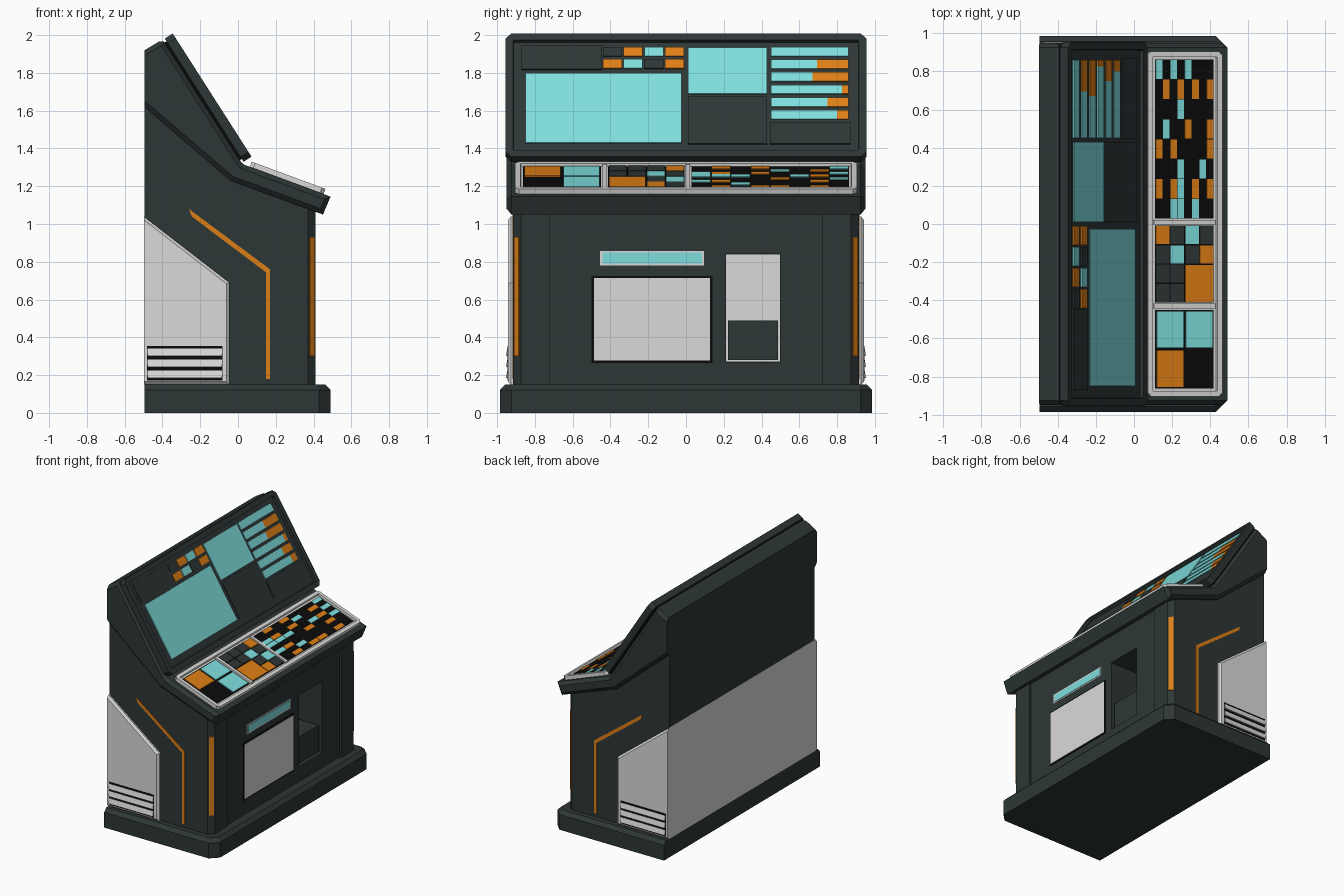
import bpy, bmesh
from math import radians, sin, cos
from mathutils import Matrix, Vector

if "Cube" in bpy.data.objects:
    bpy.data.objects.remove(bpy.data.objects["Cube"])


def material(name, r, g, b):
    m = bpy.data.materials.new(name)
    m.use_nodes = True
    m.diffuse_color = (r, g, b, 1)
    m.node_tree.nodes["Principled BSDF"].inputs["Base Color"].default_value = (r, g, b, 1)
    return m


MATS = {
    "dark": material("dark slate", 0.027, 0.037, 0.037),
    "light": material("light grey", 0.70, 0.70, 0.69),
    "teal": material("screen teal", 0.21, 0.73, 0.73),
    "orange": material("signal orange", 0.73, 0.21, 0.008),
    "black": material("black", 0.003, 0.003, 0.003),
}
KEYS = list(MATS)
CODE = {"t": "teal", "o": "orange", "d": "dark"}


def finish(name, bm, mats, matrix=None):
    bmesh.ops.recalc_face_normals(bm, faces=bm.faces)
    if matrix:
        bm.transform(matrix)
    mesh = bpy.data.meshes.new(name)
    bm.to_mesh(mesh)
    bm.free()
    for m in mats:
        mesh.materials.append(MATS[m])
    ob = bpy.data.objects.new(name, mesh)
    bpy.context.collection.objects.link(ob)
    return ob


def prism(name, pts, axis, lo, hi, mat, bevel=0, rule=None):
    """Extrude a 2D outline along an axis and chamfer the edges the rule picks."""
    place = {"x": lambda a, b, t: (t, a, b), "y": lambda a, b, t: (a, t, b),
             "z": lambda a, b, t: (a, b, t)}[axis]
    bm = bmesh.new()
    rings = [[bm.verts.new(place(a, b, t)) for a, b in pts] for t in (lo, hi)]
    for r in rings:
        bm.faces.new(r)
    n = len(pts)
    for i in range(n):
        j = (i + 1) % n
        bm.faces.new((rings[0][i], rings[0][j], rings[1][j], rings[1][i]))
    bmesh.ops.recalc_face_normals(bm, faces=bm.faces)
    if bevel:
        edges = [e for e in bm.edges if rule(e.verts[0].co, e.verts[1].co)]
        bmesh.ops.bevel(bm, geom=edges, offset=bevel, segments=1, profile=0.5, affect='EDGES')
    return finish(name, bm, [mat])


def frame(x, z, angle):
    """Local X runs along +y, local Y up the slope, local Z out of the face."""
    c, s = cos(radians(angle)), sin(radians(angle))
    return Matrix(((0, -s, c, x), (1, 0, 0, 0), (0, c, s, z), (0, 0, 0, 1)))


def boxes(name, fr, rects, h0, h1):
    """Flat boxes (u0, v0, u1, v1, colour) on a face, joined in one object."""
    bm = bmesh.new()
    used = [k for k in KEYS if any(r[4] == k for r in rects)]
    for u0, v0, u1, v1, col in rects:
        m = Matrix.Translation(((u0 + u1) / 2, (v0 + v1) / 2, (h0 + h1) / 2)) @ \
            Matrix.Diagonal((abs(u1 - u0), abs(v1 - v0), h1 - h0, 1))
        verts = bmesh.ops.create_cube(bm, size=1, matrix=m)["verts"]
        for f in {f for v in verts for f in v.link_faces}:
            f.material_index = used.index(col)
    return finish(name, bm, used, fr)


def tray(name, fr, hw, hh, cut, thick, bevel, rim, recess, mat):
    """Slab with cut corners, chamfered top edge and sunken middle."""
    bm = bmesh.new()
    corner = [(hw, hh - cut), (hw - cut, hh)]
    pts = corner + [(-x, y) for x, y in corner[::-1]]
    pts += [(-x, -y) for x, y in pts]
    top = bm.faces.new([bm.verts.new((x, y, -bevel)) for x, y in pts])
    low = bm.faces.new([bm.verts.new((x, y, -thick)) for x, y in pts[::-1]])
    a, b = list(top.verts), list(low.verts)[::-1]
    for i in range(len(a)):
        j = (i + 1) % len(a)
        bm.faces.new((b[i], b[j], a[j], a[i]))
    for inset, dz in ((bevel, bevel), (rim, 0), (0.002, -recess)):
        bmesh.ops.inset_region(bm, faces=[top], thickness=inset, use_even_offset=True)
        for v in top.verts:
            v.co.z += dz
    return finish(name, bm, [mat], fr)


def grid(rows, u0, u1, v0, v1, gap):
    """Coloured tiles from letter rows; rows run along -u, columns along -v."""
    out, du, dv = [], (u1 - u0) / len(rows), (v1 - v0) / len(rows[0])
    for i, row in enumerate(rows):
        for j, ch in enumerate(row):
            if ch in CODE:
                u, v = u1 - i * du, v1 - j * dv
                out.append((u - du + gap, v - dv + gap, u - gap, v - gap, CODE[ch]))
    return out


def side_loop(a, b):
    return abs(a.y - b.y) < 1e-4 and not (a.x < -0.49 and b.x < -0.49)


BACK = -0.495

# Plinth with chamfered front corners and top edge
plan = [(BACK, -0.985), (0.43, -0.985), (0.49, -0.925), (0.49, 0.925), (0.43, 0.985), (BACK, 0.985)]
prism("plinth", plan, "z", 0, 0.15, "dark", 0.028,
      lambda a, b: min(a.z, b.z) > 0.14 and max(a.x, b.x) > -0.49)

# Cabinet with corner chamfers and a recessed front panel
half = [(BACK, -0.915), (0.37, -0.915), (0.41, -0.875), (0.41, -0.72), (0.395, -0.72)]
cabinet = prism("cabinet", half + [(x, -y) for x, y in half[::-1]], "z", 0.14, 1.1, "dark")
prism("upper_cabinet", [(BACK, 1.1), (0.36, 1.1), (-0.04, 1.26), (BACK, 1.65)], "y", -0.915, 0.915, "dark")

# Dispenser cavity cut into the front
front = frame(0.395, 0, 0)
cutter = boxes("cavity_cutter", front, [(0.21, 0.27, 0.5, 0.84, "dark")], -0.25, 0.1)
cutter.hide_render = True
mod = cabinet.modifiers.new("cavity", 'BOOLEAN')
mod.operation, mod.solver, mod.object = 'DIFFERENCE', 'EXACT', cutter
bpy.context.view_layer.objects.active = cabinet
bpy.ops.object.modifier_apply(modifier=mod.name)
bpy.data.objects.remove(cutter)
boxes("cavity_back", front, [(0.211, 0.271, 0.499, 0.839, "light")], -0.25, -0.243)
boxes("cavity_bin", front, [(0.222, 0.28, 0.486, 0.49, "dark")], -0.243, -0.02)

# Front panel fittings
boxes("front_screen_border", front, [(-0.5, 0.265, 0.14, 0.725, "black")], -0.002, 0.003)
boxes("front_screen", front, [(-0.488, 0.277, 0.128, 0.713, "light")], 0, 0.006)
boxes("label_border", front, [(-0.455, 0.78, 0.095, 0.858, "light")], -0.002, 0.003)
boxes("label_strip", front, [(-0.443, 0.79, 0.085, 0.848, "teal")], 0, 0.006)

# Upper shell that carries the screen and the desk
shell = [(BACK, 1.62), (-0.04, 1.23), (0.45, 1.05), (0.49, 1.145), (0.03, 1.315),
         (0.014, 1.332), (-0.392, 1.967), (-0.42, 1.965), (BACK, 1.92)]
prism("upper_shell", shell, "y", -0.95, 0.95, "dark", 0.025, side_loop)

# Light cladding wrapped round the lower back
prism("back_cladding", [(BACK - 0.003, 0.15), (-0.045, 0.15), (-0.045, 0.69), (BACK - 0.003, 1.04)],
      "y", -0.942, 0.942, "light", 0.015, side_loop)

# Side details, mirrored
stripe = [(-0.26, 1.08), (0.17, 0.76), (0.17, 0.18), (0.147, 0.18), (0.147, 0.745), (-0.245, 1.04)]
for s, side in ((1, "left"), (-1, "right")):
    def span(near, far):
        return sorted((s * near, s * far))
    prism("side_stripe_" + side, stripe, "y", *span(0.91, 0.92), "orange")
    strip = [(0.378, s * 0.908), (0.403, s * 0.883), (0.407, s * 0.887), (0.382, s * 0.912)]
    prism("corner_light_" + side, strip, "z", 0.30, 0.93, "orange")
    prism("vent_back_" + side, [(-0.482, 0.172), (-0.082, 0.172), (-0.082, 0.354), (-0.482, 0.354)],
          "y", *span(0.938, 0.944), "black")
    for i in range(3):
        z = 0.184 + i * 0.058
        slat = [(s * 0.942, z), (s * 0.955, z), (s * 0.946, z + 0.04), (s * 0.942, z + 0.04)]
        prism(f"vent_slat_{side}_{i + 1}", slat, "x", -0.478, -0.086, "light")

# Sloped screen housing over a dark gasket
zc, tilt = 1.6825, 32.6
display = frame(-0.137, zc, tilt)
tray("screen_housing", display, 0.955, 0.387, 0.03, 0.05, 0.015, 0.04, 0.02, "dark")
boxes("screen_gasket", display, [(-0.935, -0.37, 0.935, 0.37, "black")], -0.064, -0.048)

# Screen contents, laid out by width and height
shown = [(-0.87, 1.82, -0.445, 1.945, "dark"), (-0.85, 1.43, -0.025, 1.80, "teal"),
         (0.01, 1.69, 0.43, 1.935, "teal"), (0.01, 1.425, 0.43, 1.675, "dark"),
         (0.445, 1.425, 0.87, 1.54, "dark")]
for z, row in ((1.89, "doto"), (1.825, "otdo")):
    for i, ch in enumerate(row):
        y = -0.44 + i * 0.11
        shown.append((y, z, y + 0.1, z + 0.047, CODE[ch]))
for i, split in enumerate((0.86, 0.695, 0.67, 0.825, 0.75, 0.80)):
    z = 1.89 - i * 0.0668
    shown.append((0.45, z, split, z + 0.047, "teal"))
    if split < 0.86:
        shown.append((split, z, 0.86, z + 0.047, "orange"))
rise = cos(radians(tilt))
boxes("screen_tiles", display, [(a, (b - zc + 0.0075) / rise, c, (d - zc + 0.0075) / rise, m)
                                for a, b, c, d, m in shown], -0.022, -0.013)

# Control desk tray with three wells
desk = frame(0.268, 1.258, 69.7)
tray("desk_frame", desk, 0.905, 0.208, 0.02, 0.036, 0.008, 0.028, 0.016, "light")
boxes("desk_dividers", desk, [(y - 0.012, -0.172, y + 0.012, 0.172, "light") for y in (-0.43, 0.01)],
      -0.018, -0.002)
V = 0.163
wells = [(-0.863, -0.45), (-0.412, -0.008), (0.028, 0.863)]
boxes("well_floors", desk, [(a, -V, b, V, m) for (a, b), m in zip(wells, ("black", "black", "black"))],
      -0.018, -0.012)
boxes("large_buttons", desk, grid(["tt", "o."], *wells[0], -V, V, 0.008), -0.013, -0.005)
keys = grid(["odtd", "dtdo", "dd..", "dd.."], *wells[1], -V, V, 0.003)
keys.append((wells[1][0] + 0.004, -V + 0.004, sum(wells[1]) / 2 - 0.004, -0.004, "orange"))
boxes("small_buttons", desk, keys, -0.013, -0.005)
lamps = ["t.t.t...", ".o.o.o.o", "...t....", ".t..o..o",
         "o.o....o", "...t..t.", "o.ot.o.o", "..tt.t.."]
boxes("indicator_lamps", desk, grid(lamps, *wells[2], -V, V, 0.002), -0.013, -0.008)
